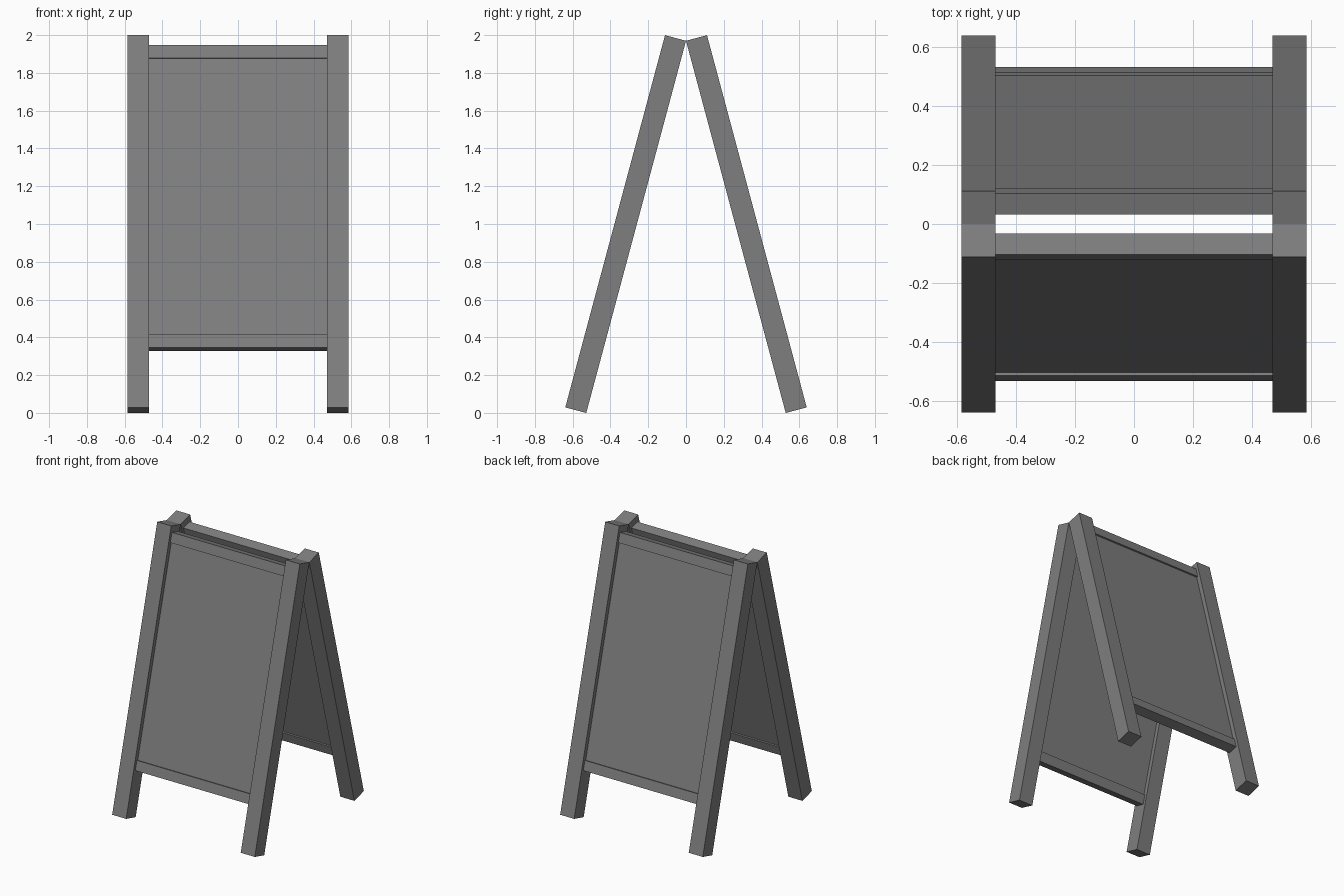
import bpy
from math import radians
from mathutils import Matrix

cube = bpy.data.objects.get("Cube")
if cube:
    bpy.data.objects.remove(cube, do_unlink=True)

grey = bpy.data.materials.new("plain_grey")
grey.use_nodes = True
colour = (0.21, 0.21, 0.21, 1)
grey.diffuse_color = colour
grey.node_tree.nodes["Principled BSDF"].inputs["Base Color"].default_value = colour

TILT = radians(15)
APEX = 1.97            # height where the two leaves meet
LEG, LENGTH = 0.115, 2.04
INNER, OUTER = 0.47, 0.585


def bar(name, x, depth, drop, frame):
    """Box spanning x, outward depth and drop below the apex, in a leaf's frame."""
    bpy.ops.mesh.primitive_cube_add(size=1)
    ob = bpy.context.object
    ob.name = name
    spans = (x, (-depth[1], -depth[0]), (-drop[1], -drop[0]))
    centre = [(a + b) / 2 for a, b in spans]
    size = [b - a for a, b in spans]
    ob.data.transform(frame @ Matrix.Translation(centre) @ Matrix.Diagonal((*size, 1)))
    ob.data.materials.append(grey)


for side, turn in (("front", 0), ("back", radians(180))):
    # Each leaf hinges on the shared top edge and leans outward
    frame = (Matrix.Rotation(turn, 4, "Z") @ Matrix.Translation((0, 0, APEX))
             @ Matrix.Rotation(-TILT, 4, "X"))

    # Square legs
    ends = ("right", "left") if turn == 0 else ("left", "right")
    bar(f"{side}_{ends[0]}_leg", (-OUTER, -INNER), (0, LEG), (0, LENGTH), frame)
    bar(f"{side}_{ends[1]}_leg", (INNER, OUTER), (0, LEG), (0, LENGTH), frame)

    # Cross rails and the thinner board between them
    width = (-INNER, INNER)
    rail_depth = (0.021, 0.094)
    bar(f"{side}_top_rail", width, rail_depth, (0.047, 0.119), frame)
    bar(f"{side}_bottom_rail", width, rail_depth, (1.635, 1.706), frame)
    bar(f"{side}_board", width, (0.032, 0.083), (0.119, 1.635), frame)
